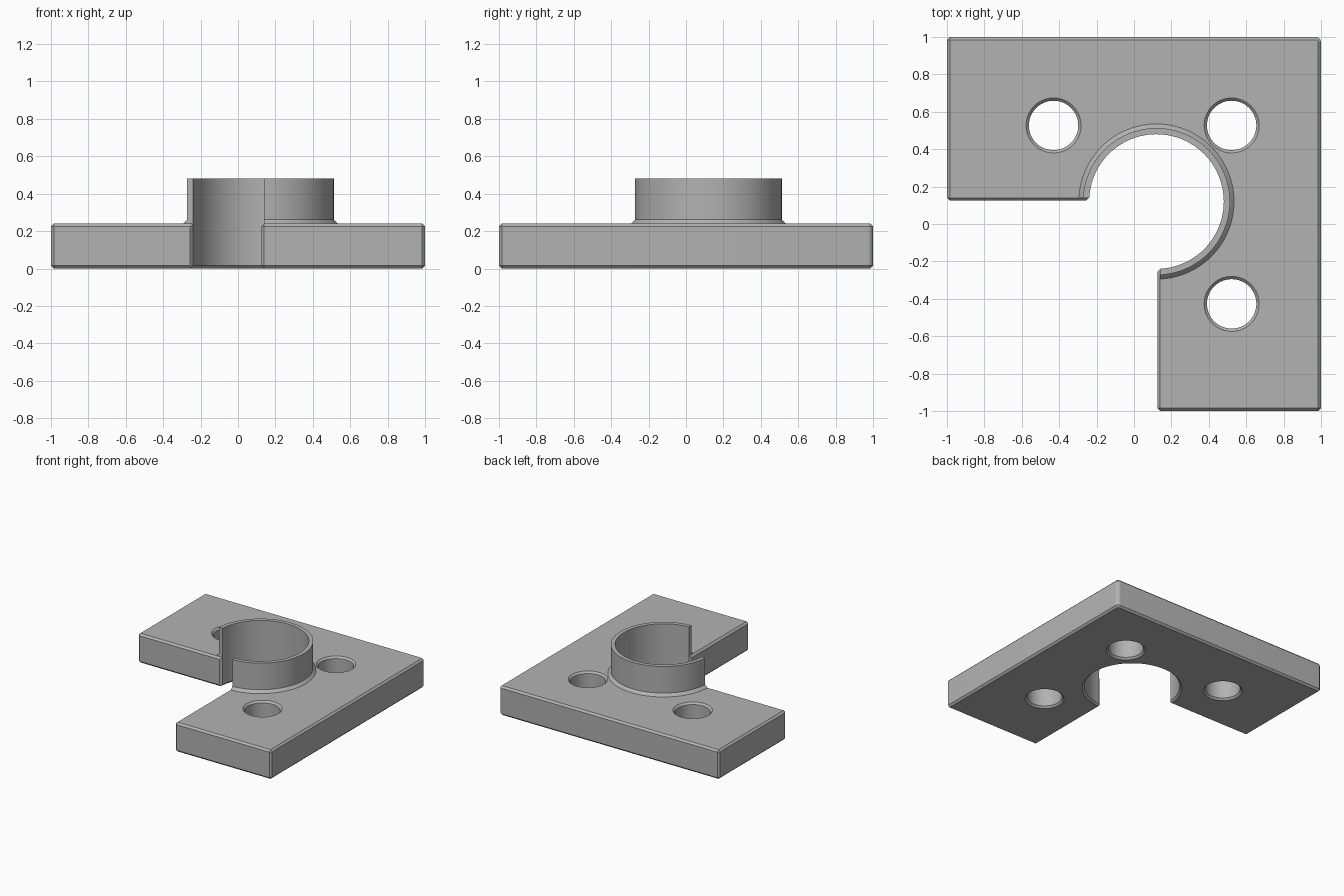
import bpy, bmesh, math

cube = bpy.data.objects.get("Cube")
if cube:
    bpy.data.objects.remove(cube, do_unlink=True)

CENTRE = 0.12      # bore axis, same in x and y
BORE = 0.36
THICK = 0.24
TOP = 0.48
CH = 0.015         # edge chamfer
EDGE = 0.125       # inner edges of the two arms

grey = bpy.data.materials.new("plain grey")
grey.use_nodes = True
colour = (0.45, 0.45, 0.45, 1)
grey.diffuse_color = colour
grey.node_tree.nodes["Principled BSDF"].inputs["Base Color"].default_value = colour


def finish(name, bm):
    bmesh.ops.recalc_face_normals(bm, faces=bm.faces)
    mesh = bpy.data.meshes.new(name)
    bm.to_mesh(mesh)
    bm.free()
    mesh.materials.append(grey)
    obj = bpy.data.objects.new(name, mesh)
    bpy.context.collection.objects.link(obj)
    return obj


def prism(name, points, z0, z1, chamfer=0, round_corner=None):
    bm = bmesh.new()
    face = bm.faces.new([bm.verts.new((x, y, z0)) for x, y in points])
    up = bmesh.ops.extrude_face_region(bm, geom=[face])["geom"]
    bmesh.ops.translate(bm, vec=(0, 0, z1 - z0),
                        verts=[v for v in up if isinstance(v, bmesh.types.BMVert)])
    bmesh.ops.recalc_face_normals(bm, faces=bm.faces)
    if round_corner:
        edges = [e for e in bm.edges
                 if all((v.co.xy - e.verts[0].co.xy).length < 1e-4
                        and abs(v.co.x - round_corner[0]) < 1e-4
                        and abs(v.co.y - round_corner[1]) < 1e-4 for v in e.verts)]
        bmesh.ops.bevel(bm, geom=edges, offset=0.03, segments=6, profile=0.5,
                        affect='EDGES')
    if chamfer:
        sharp = [e for e in bm.edges if e.calc_face_angle(0) > 0.6]
        bmesh.ops.bevel(bm, geom=sharp, offset=chamfer, segments=1, affect='EDGES')
    return finish(name, bm)


def turned(name, profile, x, y, steps):
    """Solid of revolution from (radius, height) pairs."""
    bm = bmesh.new()
    rings = []
    for r, z in profile:
        rings.append([bm.verts.new((x + r * math.cos(2 * math.pi * i / steps),
                                    y + r * math.sin(2 * math.pi * i / steps), z))
                      for i in range(steps)])
    for a, b in zip(rings, rings[1:]):
        for i in range(steps):
            j = (i + 1) % steps
            bm.faces.new((a[i], a[j], b[j], b[i]))
    bm.faces.new(rings[0])
    bm.faces.new(rings[-1])
    return finish(name, bm)


def combine(target, tool, operation):
    tool.hide_render = True
    mod = target.modifiers.new(operation.lower(), 'BOOLEAN')
    mod.operation, mod.object, mod.solver = operation, tool, 'EXACT'
    bpy.context.view_layer.objects.active = target
    bpy.ops.object.modifier_apply(modifier=mod.name)
    bpy.data.objects.remove(tool, do_unlink=True)


# L-shaped base plate with chamfered edges and one rounded corner
outline = [(-1, EDGE), (EDGE, EDGE), (EDGE, -1), (1, -1), (1, 1), (-1, 1)]
plate = prism("mounting_plate", outline, 0, THICK, CH, (1, 1))

# Collar, open on the notch side, with a sloped foot
foot = 0.022
collar = turned("collar", [(0.39, 0.1), (0.415, 0.1), (0.415, THICK),
                           (0.393, THICK + foot), (0.393, TOP)], CENTRE, CENTRE, 96)
gap = EDGE + CH
notch = prism("notch_cutter", [(-1, -1), (gap, -1), (gap, gap), (-1, gap)], 0, 1)
combine(collar, notch, 'DIFFERENCE')
combine(plate, collar, 'UNION')

# Bore through collar and plate, chamfered below
bore = turned("bore_cutter", [(BORE + 0.03, -CH), (BORE, CH), (BORE, 1)],
              CENTRE, CENTRE, 96)
combine(plate, bore, 'DIFFERENCE')

# Small corner chamfers where the bore meets the arms
wedge = [(-0.262, 0.119), (-0.234, 0.147), (-0.2, 0.1)]
for points in (wedge, [(y, x) for x, y in wedge]):
    combine(plate, prism("corner_cutter", points, -0.1, 0.3), 'DIFFERENCE')

# Screw holes, chamfered on both faces
R = 0.132
for x, y in ((-0.43, 0.527), (0.522, 0.527), (0.522, -0.427)):
    hole = turned("hole_cutter", [(R + 2 * CH, -CH), (R, CH), (R, THICK - CH),
                                  (R + 2 * CH, THICK + CH)], x, y, 64)
    combine(plate, hole, 'DIFFERENCE')

bpy.ops.object.select_all(action='DESELECT')
plate.select_set(True)
bpy.context.view_layer.objects.active = plate
bpy.ops.object.shade_smooth_by_angle(angle=math.radians(20))
